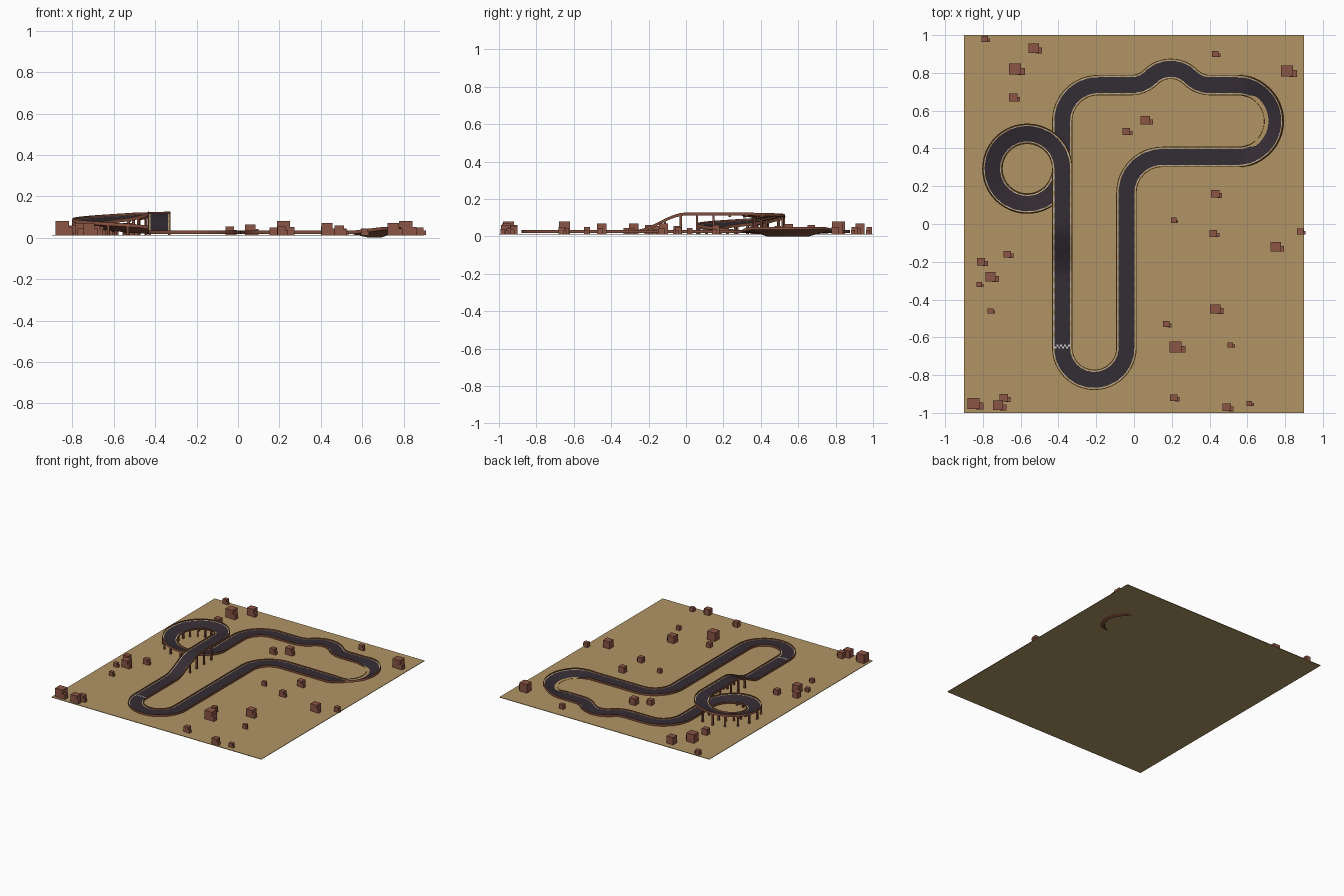
import bpy, bmesh
from math import sin, cos, pi, radians, ceil, hypot
from mathutils import Vector, Matrix

if "Cube" in bpy.data.objects:
    bpy.data.objects.remove(bpy.data.objects["Cube"])


def material(name, *rgb):
    m = bpy.data.materials.new(name)
    m.use_nodes = True
    m.diffuse_color = (*rgb, 1)
    m.node_tree.nodes["Principled BSDF"].inputs["Base Color"].default_value = (*rgb, 1)
    return m


sand = material("sand", .44, .30, .13)
asphalt = material("asphalt", .034, .026, .034)
rust = material("rust_wall", .22, .075, .045)
rock_red = material("rock_red", .26, .09, .06)
gold = material("gold_cap", .42, .25, .07)
white = material("line_white", .6, .57, .55)

GROUND, ROAD, HIGH = .014, .024, .118


def finish(bm, name, *mats):
    bmesh.ops.recalc_face_normals(bm, faces=bm.faces)
    mesh = bpy.data.meshes.new(name)
    bm.to_mesh(mesh)
    bm.free()
    for m in mats:
        mesh.materials.append(m)
    obj = bpy.data.objects.new(name, mesh)
    bpy.context.collection.objects.link(obj)
    return obj


def add_box(bm, centre, size, frame=None):
    mat = Matrix.Translation(centre)
    if frame:
        mat = mat @ frame
    bmesh.ops.create_cube(bm, size=1, matrix=mat @ Matrix.Diagonal((*size, 1)))


# Ground plate
bm = bmesh.new()
add_box(bm, (0, 0, GROUND - .002), (1.8, 2, .004))
finish(bm, "ground", sand)


# Centre line, drawn by a pen that runs lines and arcs: position, heading, bank
class Pen:
    def __init__(self, x, y, heading):
        self.x, self.y, self.h = x, y, heading
        self.points = []

    def put(self, z, bank=0):
        self.points.append((Vector((self.x, self.y, z)), self.h, bank))

    def line(self, length, z0=ROAD, z1=ROAD):
        n = ceil(length / .03)
        x, y = self.x, self.y
        for i in range(1, n + 1):
            t = i / n
            self.x = x + cos(self.h) * length * t
            self.y = y + sin(self.h) * length * t
            self.put(z0 + (z1 - z0) * t * t * (3 - 2 * t))

    def arc(self, radius, degrees, z0=ROAD, z1=ROAD, bank=0):
        n = ceil(abs(degrees) / 7.5)
        side = 1 if degrees > 0 else -1
        h = self.h
        cx = self.x - sin(h) * radius * side
        cy = self.y + cos(h) * radius * side
        for i in range(1, n + 1):
            t = i / n
            self.h = h + radians(degrees) * t
            self.x = cx + sin(self.h) * radius * side
            self.y = cy - cos(self.h) * radius * side
            ease = min(1, 5 * t, 5 * (1 - t))
            self.put(z0 + (z1 - z0) * t, radians(bank) * ease * side)


pen = Pen(-.38, -.655, pi / 2)
pen.line(.375)                                   # start straight
pen.line(.28, ROAD, HIGH)                        # ramp
pen.line(.293, HIGH, HIGH)                       # bridge
pen.arc(.185, 360, HIGH, ROAD, bank=14)          # descending loop
pen.line(.545 - pen.y)
pen.arc(.19, -90)
pen.line(-.015 - pen.x)
for turn in (45, -90, 45):                       # bump in the back straight
    pen.arc(.148, turn)
pen.line(.55 - pen.x)
pen.arc(.19, -180, bank=19.5)                    # sunken banked bend
pen.line(pen.x - .15)
pen.arc(.19, 90)
pen.line(pen.y + .655)
pen.arc(.17, -180)
path = pen.points


def frame_at(heading, bank):
    side = Vector((sin(heading), -cos(heading), 0))
    up = Vector((0, 0, 1))
    return side * cos(bank) + up * sin(bank), up * cos(bank) - side * sin(bank)


# Track section: right half as (offset, height), with the material of the strip after each point
half = [(.054, -.006, 1), (.054, .010, 3), (.050, .010, 1), (.050, 0, 2),
        (.045, 0, 4), (.042, 0, 0)]
section = half + [(-x, z, half[i - 1][2] if i else 1)
                  for i, (x, z, m) in reversed(list(enumerate(half)))]
bm = bmesh.new()
rings = []
for p, h, bank in path:
    side, up = frame_at(h, bank)
    rings.append([bm.verts.new(p + side * x + up * z) for x, z, m in section])
count = len(section)
for i, ring in enumerate(rings):
    after = rings[(i + 1) % len(rings)]
    for j, (x, z, m) in enumerate(section):
        k = (j + 1) % count
        face = bm.faces.new((ring[j], ring[k], after[k], after[j]))
        # Edge lines are dashed
        face.material_index = 2 if m == 4 and i % 2 else m
track = finish(bm, "race_track", asphalt, rust, sand, gold, white)
bpy.context.view_layer.objects.active = track
track.select_set(True)
bpy.ops.object.shade_smooth_by_angle(angle=radians(30))
track.select_set(False)

# Chequered start line
bm = bmesh.new()
for row in range(2):
    for col in range(row, 8, 2):
        add_box(bm, (-.38 + (col - 3.5) * .0105, -.655 + row * .0105, ROAD + .0008),
                (.0105, .0105, .0016))
finish(bm, "start_line", white)

# Posts and cross beams under the raised track
bm = bmesh.new()
for i, (p, h, bank) in enumerate(path):
    if p.z < .045 or i % 3:
        continue
    side, up = frame_at(h, bank)
    for s in (-1, 1):
        top = p + side * .047 * s - up * .006
        blocked = any(q.z < p.z - .03 and hypot(q.x - top.x, q.y - top.y) < .062
                      for q, a, b in path)
        if not blocked:
            add_box(bm, (top.x, top.y, (top.z + GROUND) / 2),
                    (.012, .012, top.z - GROUND), Matrix.Rotation(h, 4, "Z"))
    turn = Matrix.Rotation(h - pi / 2, 4, "Z") @ Matrix.Rotation(-bank, 4, "Y")
    add_box(bm, p - up * .009, (.104, .012, .008), turn)
finish(bm, "bridge_supports", rust)

# Rocks: a big block and a small one leaning on it (x, y, size)
rocks = [
    (-.79, .98, .035), (-.53, .93, .055), (-.63, .82, .065), (-.64, .67, .045),
    (.43, .9, .035), (.81, .81, .065), (.06, .55, .05), (-.04, .49, .04),
    (.43, .16, .045), (.21, .02, .03), (.42, -.05, .04), (.75, -.12, .055),
    (.88, -.04, .035), (-.81, -.2, .045), (-.67, -.16, .04), (-.76, -.28, .055),
    (-.82, -.32, .03), (-.76, -.46, .03), (.43, -.45, .055), (.17, -.53, .035),
    (.22, -.65, .065), (.51, -.64, .03), (-.85, -.95, .065), (-.69, -.92, .045),
    (-.72, -.96, .055), (.21, -.92, .04), (.49, -.97, .045), (.61, -.95, .03)]
bm = bmesh.new()
for x, y, s in rocks:
    add_box(bm, (x, y, GROUND + s / 2), (s, s * .9, s * 1.05))
    add_box(bm, (x + s * .5, y - s * .2, GROUND + s * .28), (s * .6, s * .55, s * .6))
finish(bm, "desert_rocks", rock_red)
